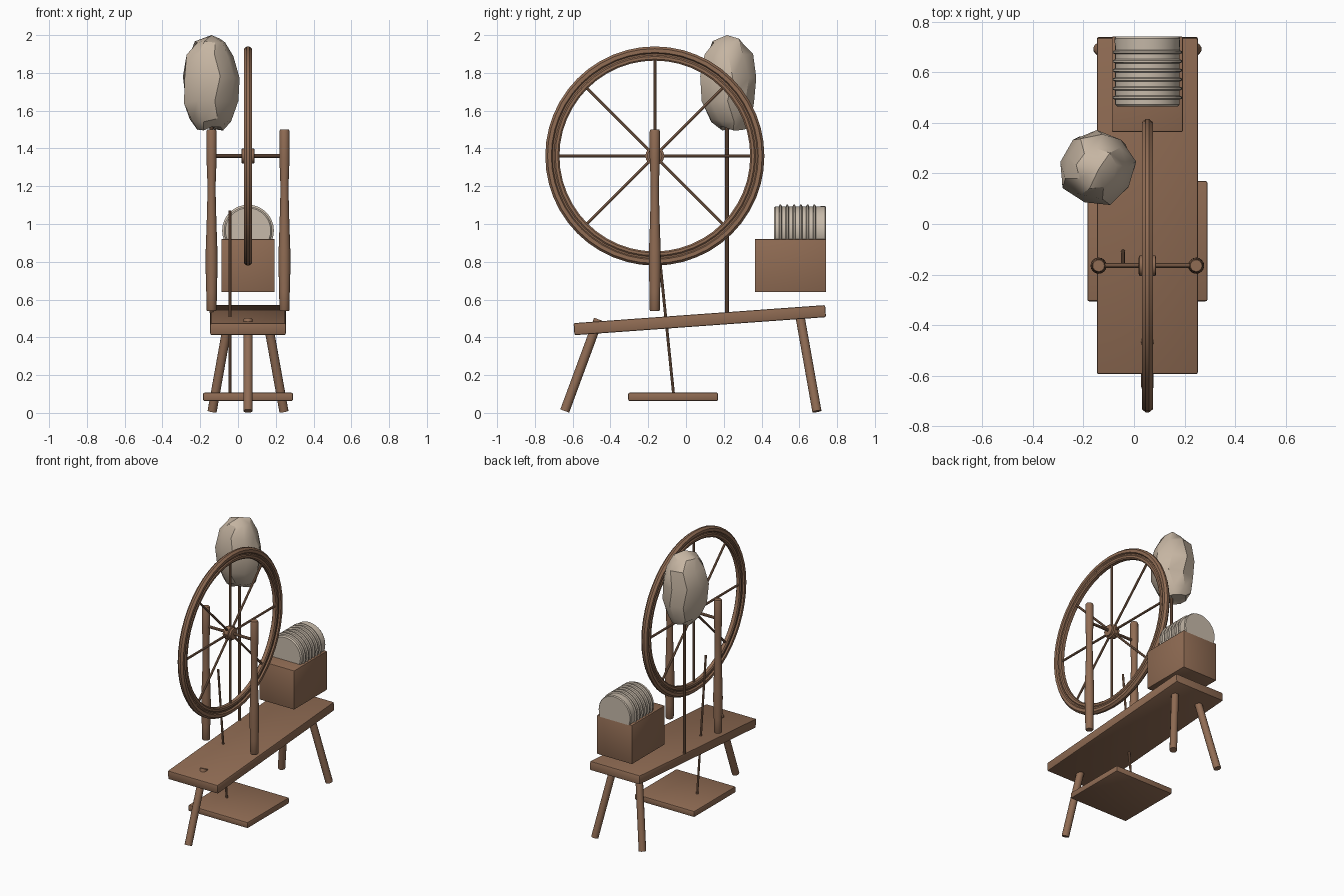
import bpy, bmesh, math, random
from mathutils import Vector, Matrix

if "Cube" in bpy.data.objects:
    bpy.data.objects.remove(bpy.data.objects["Cube"])

random.seed(4)


def material(name, rgb):
    m = bpy.data.materials.new(name)
    m.diffuse_color = (*rgb, 1)
    m.use_nodes = True
    m.node_tree.nodes["Principled BSDF"].inputs["Base Color"].default_value = m.diffuse_color
    return m


WOOD = material("warm wood", (0.28, 0.15, 0.088))
FIBRE = material("raw fibre", (0.56, 0.46, 0.36))
THREAD = material("pale thread", (0.57, 0.49, 0.40))

CX = 0.053                      # centre line of the frame
AXLE = Vector((CX, -0.165, 1.36))
TILT = math.radians(4.1)


def finish(bm, name, mat, matrix=Matrix(), smooth=True):
    bmesh.ops.recalc_face_normals(bm, faces=bm.faces)
    mesh = bpy.data.meshes.new(name)
    bm.to_mesh(mesh)
    bm.free()
    mesh.transform(matrix)
    mesh.materials.append(mat)
    ob = bpy.data.objects.new(name, mesh)
    bpy.context.collection.objects.link(ob)
    if smooth:
        bpy.ops.object.select_all(action='DESELECT')
        ob.select_set(True)
        bpy.context.view_layer.objects.active = ob
        bpy.ops.object.shade_smooth_by_angle(angle=math.radians(35))
    return ob


def aim(start, direction):
    turn = Vector(direction).to_track_quat('Z', 'Y').to_matrix().to_4x4()
    return Matrix.Translation(start) @ turn


def lathe(name, profile, mat, matrix, sides=16, ring=False):
    """Turn (radius, height) points about local z; ring closes the profile."""
    bm = bmesh.new()
    loops = [[bm.verts.new((r * math.cos(a), r * math.sin(a), h))
              for a in (2 * math.pi * i / sides for i in range(sides))]
             for r, h in profile]
    pairs = list(zip(loops, loops[1:]))
    if ring:
        pairs.append((loops[-1], loops[0]))
    for low, high in pairs:
        for i in range(sides):
            j = (i + 1) % sides
            bm.faces.new((low[i], low[j], high[j], high[i]))
    if not ring:
        bm.faces.new(loops[0])
        bm.faces.new(loops[-1])
    return finish(bm, name, mat, matrix)


def rod(name, a, b, r, sides=10):
    a, b = Vector(a), Vector(b)
    return lathe(name, [(r, 0), (r, (b - a).length)], WOOD, aim(a, b - a), sides)


def box(name, centre, size, rx=0.0, bevel=0.008):
    bm = bmesh.new()
    bmesh.ops.create_cube(bm, size=1)
    bmesh.ops.scale(bm, vec=size, verts=bm.verts)
    bmesh.ops.bevel(bm, geom=bm.edges[:], offset=bevel, segments=2,
                    profile=0.5, affect='EDGES')
    return finish(bm, name, WOOD,
                  Matrix.Translation(centre) @ Matrix.Rotation(rx, 4, 'X'))


# Sloping bench and its three splayed legs
box("bench", (CX, 0.073, 0.491), (0.40, 1.335, 0.064), TILT)
rod("front_leg", (CX, -0.642, 0.01), (CX, -0.463, 0.495), 0.025, 12)
for side, name in ((-1, "left"), (1, "right")):
    rod(name + "_back_leg", (CX + side * 0.19, 0.693, 0.008),
        (CX + side * 0.098, 0.602, 0.52), 0.025, 12)

# Turned uprights carrying the axle
post = [(0.024, 0.54), (0.027, 0.545), (0.028, 0.64), (0.032, 0.78),
        (0.031, 0.86), (0.026, 1.0), (0.022, 1.15), (0.022, 1.22),
        (0.027, 1.35), (0.027, 1.49), (0.023, 1.5)]
for side, name in ((-1, "left"), (1, "right")):
    lathe(name + "_post", post, WOOD,
          Matrix.Translation((CX + side * 0.193, AXLE.y, 0)))
rod("axle", (CX - 0.19, AXLE.y, AXLE.z), (CX + 0.19, AXLE.y, AXLE.z), 0.01)

# Drive wheel: moulded rim, hub and eight spokes
half = [(0.505, 0.012), (0.513, 0.018), (0.527, 0.018), (0.534, 0.012),
        (0.542, 0.012), (0.548, 0.022), (0.568, 0.022), (0.58, 0.007)]
rim = half + [(r, -h) for r, h in reversed(half)]
lathe("wheel_rim", rim, WOOD, aim(AXLE, (1, 0, 0)), 48, ring=True)
lathe("wheel_hub", [(0.03, -0.035), (0.04, -0.032), (0.04, -0.018),
                    (0.05, -0.014), (0.05, 0.014), (0.04, 0.018),
                    (0.04, 0.032), (0.03, 0.035)],
      WOOD, aim(AXLE, (1, 0, 0)), 16)
for i in range(8):
    d = Vector((0, math.cos(i * math.pi / 4), math.sin(i * math.pi / 4)))
    rod("spoke_%d" % (i + 1), AXLE + d * 0.035, AXLE + d * 0.512, 0.008, 8)

# Foot treadle with its connecting rod
box("treadle", (CX, -0.068, 0.085), (0.476, 0.476, 0.044))
rod("connecting_rod", (-0.043, -0.066, 0.1), (-0.043, -0.165, 1.07), 0.0075, 8)

# Box at the back with a ribbed spool of thread
box("spool_box", (CX, 0.553, 0.78), (0.282, 0.378, 0.282), 0, 0.006)
spool = [(0.12, 0.465), (0.128, 0.473)]
for i in range(6):
    y = 0.50 + i * 0.036
    spool += [(0.128, y - 0.008), (0.137, y - 0.004),
              (0.137, y + 0.004), (0.128, y + 0.008)]
spool += [(0.13, 0.735), (0.125, 0.742)]
lathe("thread_spool", spool, THREAD, aim((CX, 0, 0.965), (0, 1, 0)), 32)

# Distaff rod topped with an uneven bundle of fibre
rod("distaff_rod", (-0.14, 0.217, 0.53), (-0.14, 0.217, 1.6), 0.01)
bm = bmesh.new()
N = 9
rings = []
for k, (z, r, dy) in enumerate([(1.505, 0.07, 0.03), (1.55, 0.108, 0.015),
                                (1.65, 0.142, 0), (1.78, 0.149, 0),
                                (1.89, 0.126, 0.005), (1.97, 0.08, 0)]):
    ring = []
    for i in range(N):
        a = 2 * math.pi * (i + 0.25 * (k % 2)) / N
        s = r * random.uniform(0.95, 1.06)
        ring.append(bm.verts.new((-0.147 + s * math.cos(a),
                                  0.22 + dy + s * math.sin(a),
                                  z + random.uniform(-0.012, 0.012))))
    rings.append(ring)
for low, high in zip(rings, rings[1:]):
    for i in range(N):
        j = (i + 1) % N
        bm.faces.new((low[i], low[j], high[j], high[i]))
for ring, tip in ((rings[0], (-0.15, 0.25, 1.515)), (rings[-1], (-0.14, 0.217, 2.0))):
    v = bm.verts.new(tip)
    for i in range(N):
        bm.faces.new((ring[i], ring[(i + 1) % N], v))
finish(bm, "fibre_bundle", FIBRE)
